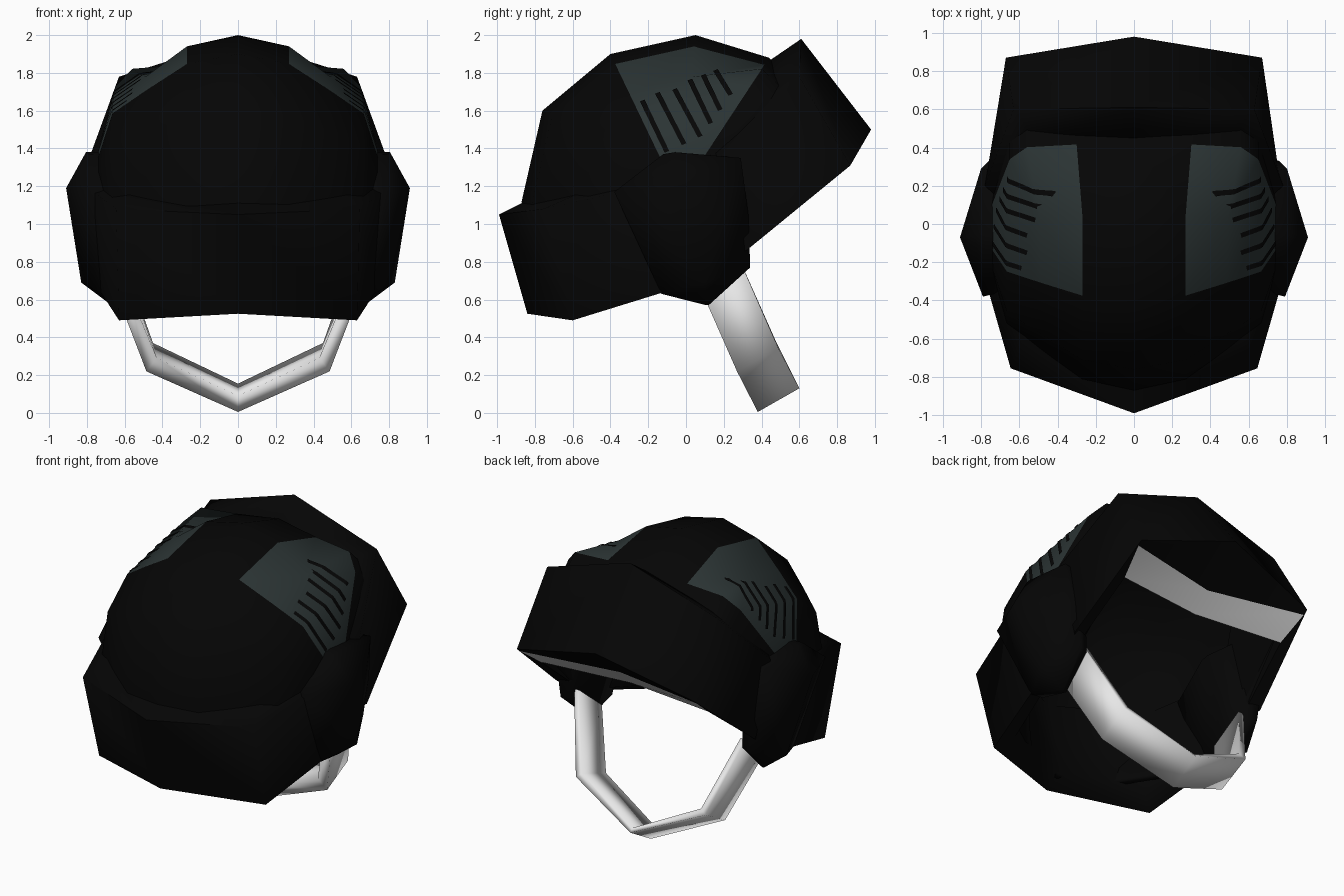
import bpy, bmesh, math
from mathutils import Vector
from mathutils.bvhtree import BVHTree

if "Cube" in bpy.data.objects:
    bpy.data.objects.remove(bpy.data.objects["Cube"])


def material(name, rgb):
    m = bpy.data.materials.new(name)
    m.diffuse_color = (*rgb, 1)
    m.use_nodes = True
    m.node_tree.nodes["Principled BSDF"].inputs["Base Color"].default_value = m.diffuse_color
    return m


BLACK = material("black", (0.0016, 0.0016, 0.0016))
SLATE = material("slate green", (0.024, 0.034, 0.034))
LIGHT = material("light grey", (0.80, 0.80, 0.80))
CENTRE = Vector((0, 0, 1.1))


def finish(name, bm, mats, angle=80, fix=True):
    if fix:
        bmesh.ops.recalc_face_normals(bm, faces=bm.faces[:])
    me = bpy.data.meshes.new(name)
    bm.to_mesh(me)
    bm.free()
    ob = bpy.data.objects.new(name, me)
    bpy.context.collection.objects.link(ob)
    for m in mats:
        me.materials.append(m)
    bpy.ops.object.select_all(action='DESELECT')
    ob.select_set(True)
    bpy.context.view_layer.objects.active = ob
    bpy.ops.object.shade_smooth_by_angle(angle=math.radians(angle))
    return ob


def band(name, half, mats, grey_strip=None, angle=80):
    """Loft cross-sections from the centre line outwards, mirrored in x."""
    k = len(half) - 1
    stations = [[(-x, y, z) for x, y, z in s] for s in half[:0:-1]] + half
    bm = bmesh.new()
    rings = [[bm.verts.new(p) for p in s] for s in stations]
    n = len(rings[0])
    for i in range(len(rings) - 1):
        a, b = rings[i], rings[i + 1]
        for j in range(n):
            f = bm.faces.new((a[j], a[(j + 1) % n], b[(j + 1) % n], b[j]))
            if j == grey_strip and i in (k - 1, k):
                f.material_index = 1
    bm.faces.new(rings[0])
    bm.faces.new(rings[-1])
    return finish(name, bm, mats, angle)


def sheet(name, rows, mat, side):
    """Grid of points turned into a thin curved sheet."""
    bm = bmesh.new()
    grid = [[bm.verts.new((p.x * side, p.y, p.z)) for p in r] for r in rows]
    for a, b in zip(grid, grid[1:]):
        for i in range(len(a) - 1):
            bm.faces.new((a[i], a[i + 1], b[i + 1], b[i]))
    bm.normal_update()
    if sum((f.normal.dot(f.calc_center_median() - CENTRE) for f in bm.faces)) < 0:
        bmesh.ops.reverse_faces(bm, faces=bm.faces[:])
    return finish(name, bm, [mat], fix=False)


# Dome: side outline shrunk towards a hub on each side; two quads wide vent panels
OUTLINE = ((-.4, 1.9), (.05, 2.0), (.44, 1.88), (.73, 1.6), (.86, 1.25), (.80, .80),
           (.35, .25), (-.35, .2), (-.72, .5), (-.85, .8), (-.87, 1.12), (-.76, 1.6))
HUB = (-.04, 1.15)
FRONT_COLS = ((0, 1), (.27, .93), (.49, .74), (.665, .58), (.745, .25), (.76, 0))
BACK_COLS = ((0, 1), (.30, .95), (.56, .92), (.65, .79), (.745, .28), (.76, 0))
bm = bmesh.new()
n = len(OUTLINE)
for s in (1, -1):
    grid = []
    for i, (y, z) in enumerate(OUTLINE):
        cols = BACK_COLS if 2 <= i <= 4 else FRONT_COLS
        grid.append([bm.verts.new((s * x, HUB[0] + k * (y - HUB[0]), HUB[1] + k * (z - HUB[1])))
                     for x, k in cols])
    for i in range(n):
        a, b = grid[i], grid[(i + 1) % n]
        for c in range(5):
            f = bm.faces.new((a[c], a[c + 1], b[c + 1], b[c]))
            f.material_index = 1 if i < 2 and 1 <= c <= 3 else 0
bmesh.ops.remove_doubles(bm, verts=bm.verts[:], dist=1e-4)
bmesh.ops.triangulate(bm, faces=bm.faces[:])
bmesh.ops.recalc_face_normals(bm, faces=bm.faces[:])
surface = BVHTree.FromBMesh(bm)
for point, slope in (((0, 0.1, 0.69), 0.14), ((0, 0.33, 0.90), 0.98)):
    bmesh.ops.bisect_plane(bm, geom=bm.verts[:] + bm.edges[:] + bm.faces[:],
                           plane_co=point, plane_no=(0, -slope, 1), clear_inner=True)
dome = finish("dome", bm, [BLACK, SLATE, BLACK, BLACK], 70, fix=False)
solid = dome.modifiers.new("thickness", 'SOLIDIFY')
solid.thickness = 0.04
solid.offset = -1
solid.material_offset = 2
solid.material_offset_rim = 2

# Brow pad around the front
band("front_pad", [
    [(0, -.99, 1.05), (0, -.84, .525), (0, -.70, .60), (0, -.83, 1.13)],
    [(.645, -.755, 1.08), (.63, -.60, .49), (.52, -.52, .58), (.57, -.57, 1.16)],
    [(.79, -.25, 1.19), (.74, -.05, .66), (.65, -.05, .70), (.69, -.25, 1.21)]], [BLACK])

# Raised pad around the back, with a pale lining strip underneath
band("back_pad", [
    [(0, .61, 1.98), (0, .98, 1.50), (0, .71, 1.27), (0, .59, 1.15), (0, .42, 1.85)],
    [(.63, .60, 1.78), (.67, .87, 1.31), (.668, .84, 1.285), (.63, .66, 1.15), (.50, .43, 1.72)],
    [(.78, .20, 1.37), (.75, .32, .86), (.72, .29, .85), (.67, .25, .83), (.67, .10, 1.38)]],
    [BLACK, LIGHT], grey_strip=2)

# Chin strap: thicker along its front edge, softly rounded
band("chin_strap", [
    [(0, .38, .005), (0, .60, .13), (0, .58, .155), (0, .35, .09)],
    [(.485, .27, .22), (.49, .49, .34), (.45, .48, .37), (.43, .25, .29)],
    [(.65, .08, .65), (.65, .28, .82), (.61, .28, .82), (.58, .08, .65)]], [LIGHT], angle=180)


# Vent slots in side view: (y, z) at the top and at the bottom
SLOTS = (((-.23, 1.65), (-.10, 1.38)), ((-.15, 1.69), (-.01, 1.42)),
         ((-.06, 1.71), (.075, 1.46)), ((.02, 1.76), (.13, 1.53)),
         ((.09, 1.785), (.18, 1.60)), ((.155, 1.81), (.235, 1.68)))
EAR = ((-.12, 1.37, .79), (-.38, 1.17, .79), (-.13, .63, .72), (.12, .57, .67),
       (.34, .77, .71), (.33, 1.05, .76), (.29, 1.35, .80), (-.06, 1.38, .805))

for side, word in ((1, "right"), (-1, "left")):
    # Ear pad: hull of its outline, an outer ridge and a flat inner side
    bm = bmesh.new()
    for y, z, x in EAR:
        bm.verts.new((side * x, y, z))
        bm.verts.new((side * .64, y * .9, z))
    for p in ((.91, -.07, 1.19), (.83, .10, .69)):
        bm.verts.new((side * p[0], p[1], p[2]))
    bmesh.ops.convex_hull(bm, input=bm.verts[:])
    loose = [v for v in bm.verts if not v.link_faces]
    bmesh.ops.delete(bm, geom=loose, context='VERTS')
    finish(word + "_ear_pad", bm, [BLACK])

    # Dark slots on the vent panel
    for k, (top, low) in enumerate(SLOTS):
        rows = []
        for i in range(17):
            t = i / 16
            y = top[0] + (low[0] - top[0]) * t
            z = top[1] + (low[1] - top[1]) * t
            row = []
            for dy in (-.012, 0, .012):
                hit, normal, _, _ = surface.ray_cast(Vector((2, y + dy, z + dy * .4)),
                                                     Vector((-1, 0, 0)))
                row.append(hit + (hit - CENTRE).normalized() * .006)
            rows.append(row)
        sheet(f"{word}_slot_{k + 1}", rows, BLACK, side)
